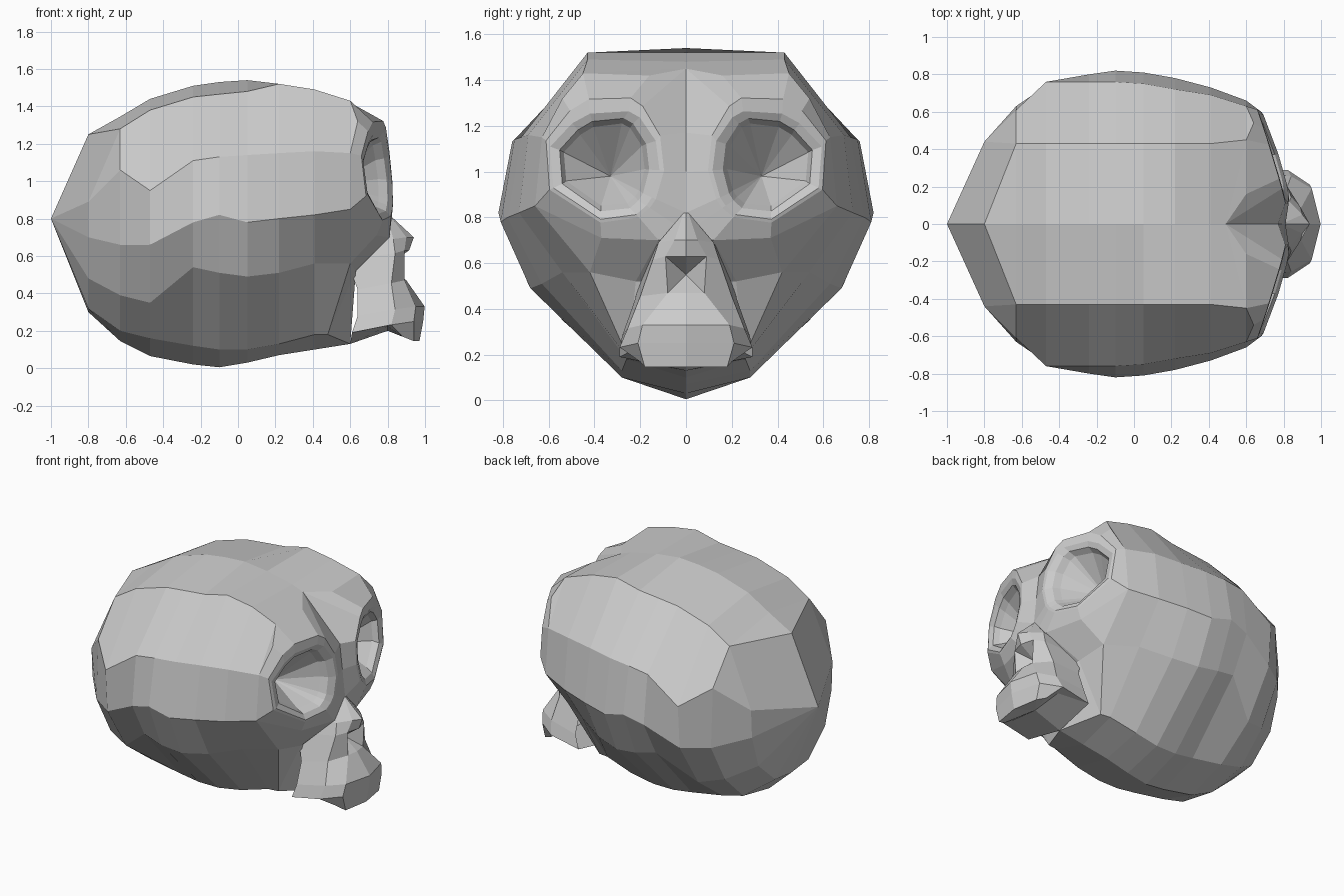
import bpy, bmesh, math
from mathutils import Vector

if "Cube" in bpy.data.objects:
    bpy.data.objects.remove(bpy.data.objects["Cube"])


class HalfMesh:
    """Collects faces on the +y half, then mirrors them into one flat-shaded object."""
    def __init__(self):
        self.bm = bmesh.new()

    def face(self, *pts):
        clean = []
        for p in pts:
            p = Vector(p)
            if all((p - q).length > 1e-4 for q in clean):
                clean.append(p)
        if len(clean) > 2:
            self.bm.faces.new([self.bm.verts.new(p) for p in clean])

    def bridge(self, a, b, closed=False):
        n = len(a)
        for i in range(n if closed else n - 1):
            j = (i + 1) % n
            self.face(a[i], a[j], b[j], b[i])

    def finish(self, name):
        bm = self.bm
        bmesh.ops.remove_doubles(bm, verts=bm.verts, dist=1e-4)
        bmesh.ops.mirror(bm, geom=bm.verts[:] + bm.edges[:] + bm.faces[:],
                         axis='Y', merge_dist=1e-4)
        bmesh.ops.remove_doubles(bm, verts=bm.verts, dist=1e-4)
        bmesh.ops.recalc_face_normals(bm, faces=bm.faces)
        me = bpy.data.meshes.new(name)
        bm.to_mesh(me)
        bm.free()
        ob = bpy.data.objects.new(name, me)
        bpy.context.collection.objects.link(ob)


# cranium cross-sections: x, top z, crown (y,z), temple, widest, jaw side, base, bottom z
stations = [
    (-.80, 1.25, (.22, 1.20), (.44, .89), (.43, .70), (.36, .48), (.18, .32), .30),
    (-.63, 1.345, (.43, 1.28), (.61, 1.06), (.63, .66), (.48, .39), (.28, .20), .145),
    (-.47, 1.44, (.43, 1.38), (.76, .95), (.74, .66), (.54, .35), (.28, .16), .065),
    (-.24, 1.51, (.43, 1.45), (.76, 1.11), (.80, .78), (.67, .54), (.28, .12), .02),
    (-.10, 1.53, (.43, 1.465), (.76, 1.13), (.82, .82), (.69, .51), (.28, .10), .005),
    (.05, 1.54, (.43, 1.48), (.75, 1.14), (.81, .78), (.68, .49), (.28, .10), .03),
    (.22, 1.52, (.43, 1.52), (.72, 1.15), (.78, .80), (.63, .51), (.28, .13), .07),
    (.41, 1.48, (.43, 1.49), (.69, 1.16), (.73, .82), (.54, .56), (.26, .18), .10),
    (.60, 1.42, (.45, 1.43), (.63, 1.15), (.66, .85), (.42, .56), (.20, .18), .13),
]
rings = [[(x, 0, zt)] + [(x, y, z) for y, z in mid] + [(x, 0, zb)]
         for x, zt, *mid, zb in stations]
rings[0][1] = rings[1][1]              # slanted rear facet
rings[-1][0] = (.49, 0, 1.45)          # cleft between the brows
rings[-1][5] = (.48, .25, .18)         # base slopes forward below the cheeks
skull = HalfMesh()
for a, b in zip(rings, rings[1:]):
    skull.bridge(a, b)
tip = (-1, 0, .80)
for p, q in zip(rings[0], rings[0][1:]):
    skull.face(p, q, tip)

# face: half outline around one eye, shared with the front cranium ring
T, A, B, C, D, E, F = rings[-1]
outline = [(.81, 0, .82), (.79, 0, 1.0), (.77, 0, 1.17), T, (.60, .16, 1.42), A,
           (.64, .54, 1.32), B, C, (.74, .37, .71), (.81, .12, .70), (.81, .05, .77)]
skull.face(T, outline[4], A)
skull.face(A, outline[6], B)


def eye_ring(ry, rz, depth, brow=0):
    ring = []
    for _, y, z in outline:
        a = math.atan2(z - 1.03, y - .36)
        yy = .365 + ry * math.cos(a)
        zz = 1.03 + rz * math.sin(a) - .05 * math.cos(a) * math.sin(a)
        zz += brow * max(0, math.sin(a))
        x = .84 - .3 * (yy - .12) - .12 * (zz - .9) + .15 * max(0, zz - 1.1) - depth
        ring.append((x, yy, zz))
    return ring


# eye socket: brow ridge, rim, inner lip, deep conical hole
loops = [outline, eye_ring(.27, .255, .01, .05), eye_ring(.25, .24, .005),
         eye_ring(.205, .205, .02), eye_ring(.185, .18, .06)]
for a, b in zip(loops, loops[1:]):
    skull.bridge(a, b, closed=True)
apex = (.50, .33, .98)
for i, p in enumerate(loops[-1]):
    skull.face(p, loops[-1][i - 1], apex)

# underside of the cheeks and front of the base
G, H, nasal = (.63, .22, .52), (.63, 0, .52), (.81, 0, .70)
skull.face(C, outline[9], D)
skull.face(outline[9], outline[10], G, D)
skull.face(outline[10], nasal, H, G)
skull.face(outline[10], outline[11], nasal)
skull.face(outline[11], outline[0], nasal)
skull.face(D, G, E)
skull.face(G, H, F, E)
skull.finish("cranium_and_face")

# muzzle levels: z, centre x, front corner (x,y), side (x,y), back (x,y), back z offset
levels = [
    (.82, .81, (.81, .01), (.80, .02), (.72, .03), -.05),
    (.70, .94, (.90, .05), (.83, .12), (.68, .13), -.03),
    (.63, .915, (.89, .09), (.84, .145), (.58, .18), -.05),
    (.47, .90, (.89, .08), (.82, .20), (.64, .23), -.05),
    (.33, .998, (.95, .19), (.84, .255), (.64, .28), -.05),
    (.25, .99, (.94, .21), (.82, .29), (.61, .29), -.06),
    (.145, .97, (.94, .18), (.88, .20), (.80, .22), .08),
]
muzzle = HalfMesh()
ml = [[(xf, 0, z), (*c, z), (*s, z + dz * .3), (*b, z + dz)]
      for z, xf, c, s, b, dz in levels]
hole_back = (.80, 0, .55)
for i, (a, b) in enumerate(zip(ml, ml[1:])):
    if i == 2:      # nose opening
        muzzle.bridge(a[1:], b[1:])
        for p, q in ((a[0], a[1]), (a[1], b[1]), (b[1], b[0])):
            muzzle.face(p, q, hole_back)
    else:
        muzzle.bridge(a, b)
# palate, running back to the base of the skull
low = ml[-1]
mid = (.80, 0, .20)
for p, q in zip(low, low[1:]):
    muzzle.face(p, q, mid)
muzzle.face(low[3], ml[-2][3], F, mid)
muzzle.finish("muzzle")
